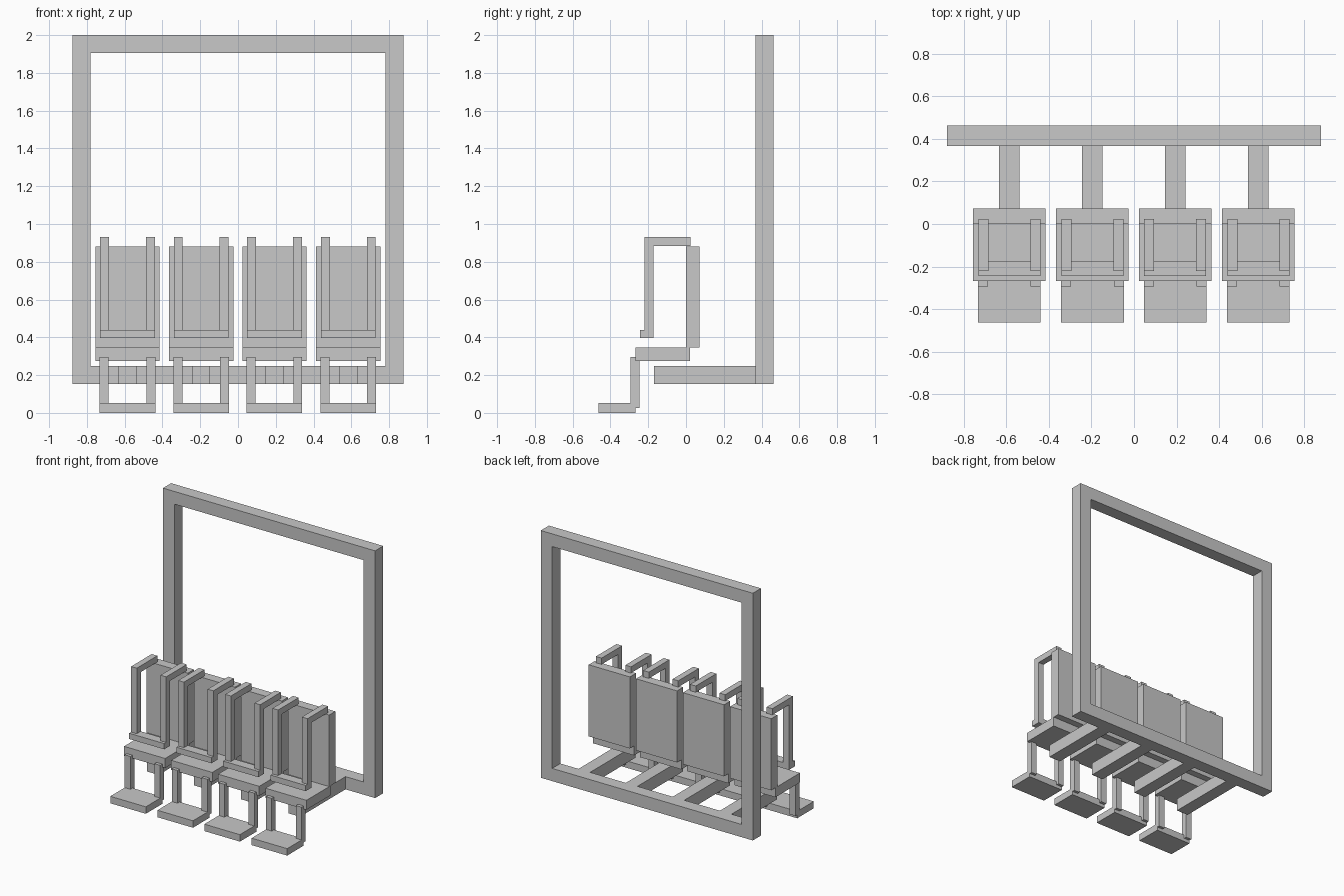
import bpy, bmesh
from mathutils import Vector

cube = bpy.data.objects.get("Cube")
if cube:
    bpy.data.objects.remove(cube, do_unlink=True)

GREY = (0.58, 0.58, 0.58, 1)
grey = bpy.data.materials.new("plain grey")
grey.use_nodes = True
grey.diffuse_color = GREY
grey.node_tree.nodes["Principled BSDF"].inputs["Base Color"].default_value = GREY


def place(name, mesh, x=0):
    obj = bpy.data.objects.new(name, mesh)
    obj.location.x = x
    bpy.context.collection.objects.link(obj)
    return obj


def finish(bm, name):
    bmesh.ops.recalc_face_normals(bm, faces=bm.faces)
    mesh = bpy.data.meshes.new(name)
    bm.to_mesh(mesh)
    bm.free()
    mesh.materials.append(grey)
    return mesh


def box_mesh(name, xs, ys, zs, mirrored=False):
    """Box from ranges; optionally a second one mirrored across x."""
    bm = bmesh.new()
    spans = [xs, (-xs[1], -xs[0])] if mirrored else [xs]
    for span in spans:
        ranges = (span, ys, zs)
        made = bmesh.ops.create_cube(bm, size=1)["verts"]
        bmesh.ops.scale(bm, vec=[b - a for a, b in ranges], verts=made)
        bmesh.ops.translate(bm, vec=[(a + b) / 2 for a, b in ranges], verts=made)
    return finish(bm, name)


# Square hanging frame: a rectangle, inset, opened and given depth
FRONT, BACK, BOTTOM, TOP, SIDE, BAR = 0.367, 0.463, 0.152, 2.0, 0.877, 0.095
bm = bmesh.new()
corners = [(-SIDE, BOTTOM), (SIDE, BOTTOM), (SIDE, TOP), (-SIDE, TOP)]
panel = bm.faces.new([bm.verts.new((x, FRONT, z)) for x, z in corners])
bm.normal_update()
bmesh.ops.inset_individual(bm, faces=[panel], thickness=BAR, use_even_offset=True)
bmesh.ops.delete(bm, geom=[panel], context="FACES")
rim = bmesh.ops.extrude_face_region(bm, geom=bm.faces[:], use_keep_orig=True)
moved = [v for v in rim["geom"] if isinstance(v, bmesh.types.BMVert)]
bmesh.ops.translate(bm, vec=Vector((0, BACK - FRONT, 0)), verts=moved)
place("hanging_frame", finish(bm, "hanging_frame"))

# Parts of one seat, centred on its own x axis
parts = [
    box_mesh("support_beam", (-0.048, 0.048), (-0.17, FRONT), (BOTTOM, BOTTOM + BAR)),
    box_mesh("seat", (-0.17, 0.17), (-0.268, 0.022), (0.274, 0.345)),
    box_mesh("backrest", (-0.17, 0.17), (0, 0.072), (0.345, 0.88)),
    box_mesh("safety_bar_arms", (0.098, 0.145), (-0.22, 0.023), (0.883, 0.93), True),
    box_mesh("safety_bar_posts", (0.098, 0.145), (-0.22, -0.173), (0.44, 0.883), True),
    box_mesh("safety_crossbar", (-0.145, 0.145), (-0.243, -0.173), (0.397, 0.44)),
    box_mesh("footrest_posts", (0.1, 0.147), (-0.293, -0.247), (0.025, 0.297), True),
    box_mesh("footrest", (-0.147, 0.147), (-0.463, -0.268), (0, 0.052)),
]

# Row of four seats
for number, x in enumerate((-0.585, -0.195, 0.193, 0.584), 1):
    for mesh in parts:
        place(f"{mesh.name}_{number}", mesh, x)
